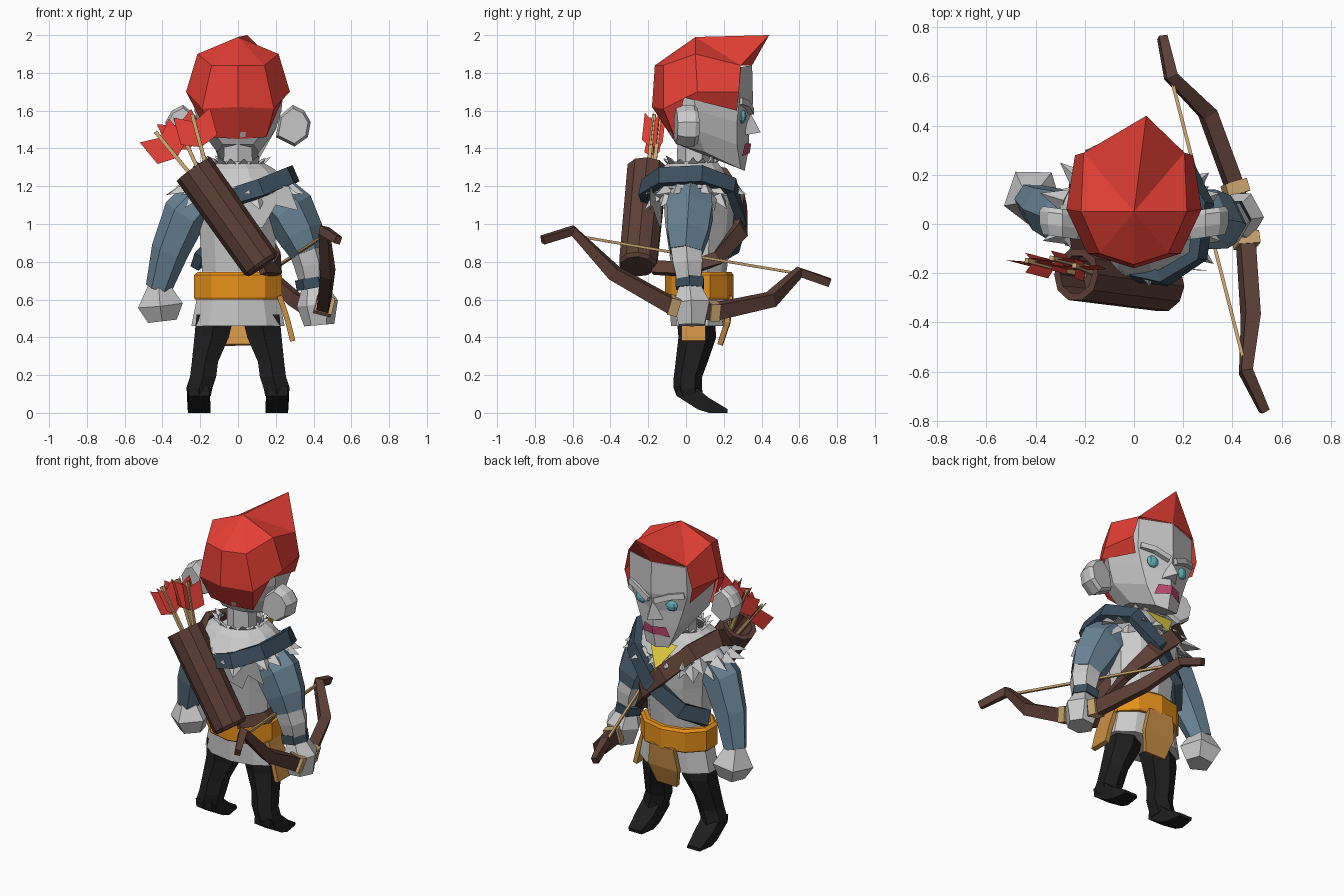
import bpy, bmesh, math, random
from mathutils import Vector as V

random.seed(4)
COL = dict(red=(.78, .05, .035), brown=(.11, .05, .037), blue=(.14, .23, .31), navy=(.045, .08, .115),
           orange=(.8, .28, .01), tan=(.6, .28, .06), black=(.013, .013, .013), cyan=(.13, .5, .55),
           wood=(.6, .38, .16), pink=(.55, .07, .17), yellow=(.8, .65, .05))
MATS = {}
for key, c in COL.items():
    MATS[key] = bpy.data.materials.new(key)
    MATS[key].diffuse_color = (*c, 1)


def poly(name, verts, faces, mat=None):
    me = bpy.data.meshes.new(name)
    me.from_pydata([tuple(v) for v in verts], [], faces)
    bm = bmesh.new()
    bm.from_mesh(me)
    bmesh.ops.remove_doubles(bm, verts=bm.verts, dist=1e-5)
    bmesh.ops.recalc_face_normals(bm, faces=bm.faces)
    bm.to_mesh(me)
    bm.free()
    ob = bpy.data.objects.new(name, me)
    bpy.context.collection.objects.link(ob)
    if mat:
        me.materials.append(MATS[mat])
    return ob


def loft(name, rings, mat=None, caps=True):
    n, m = len(rings[0]), len(rings)
    faces = [(r*n+i, r*n+(i+1) % n, (r+1)*n+(i+1) % n, (r+1)*n+i) for r in range(m-1) for i in range(n)]
    if caps:
        faces += [tuple(range(n)), tuple(range((m-1)*n, m*n))]
    return poly(name, [p for r in rings for p in r], faces, mat)


def ring(p, t, ref, ra, rb, sides):
    t = V(t).normalized()
    b = t.cross(V(ref)).normalized()
    n = b.cross(t)
    return [V(p) + n*ra*math.cos(a) + b*rb*math.sin(a)
            for a in (2*math.pi*(i+.5)/sides for i in range(sides))]


def sweep(name, path, radii, sides=6, mat=None, out=None):
    """Tube or flat band along a path; out gives the direction of the first radius."""
    P = [V(p) for p in path]
    rings = []
    for i, p in enumerate(P):
        r = radii[i] if isinstance(radii, list) else radii
        ra, rb = r if isinstance(r, tuple) else (r, r)
        t = (P[min(i+1, len(P)-1)] - p).normalized() + (p - P[max(i-1, 0)]).normalized()
        rings.append(ring(p, t, out(p) if out else (0.02, 1, 0.01), ra, rb, sides))
    return loft(name, rings, mat)


def oval(z, rx, ry, cy, n=10, cx=0):
    return [V((cx+rx*math.cos(a), cy+ry*math.sin(a), z)) for a in (2*math.pi*(i+.5)/n for i in range(n))]


def sym(half):
    return [V(p) for p in half] + [V((-p[0], p[1], p[2])) for p in half[-2:0:-1]]


# Head with jaw, cheeks, brow and forehead
loft("head", [sym(h) for h in (
    [(0, .31, 1.28), (.08, .29, 1.29), (.11, .1, 1.38), (.08, -.04, 1.42), (0, -.05, 1.42)],
    [(0, .335, 1.41), (.13, .27, 1.42), (.2, .05, 1.5), (.14, -.06, 1.5), (0, -.1, 1.5)],
    [(0, .33, 1.52), (.17, .27, 1.54), (.23, .05, 1.6), (.16, -.08, 1.6), (0, -.14, 1.6)],
    [(0, .355, 1.64), (.205, .28, 1.64), (.24, .04, 1.7), (.16, -.08, 1.7), (0, -.14, 1.7)],
    [(0, .35, 1.84), (.2, .285, 1.83), (.19, .04, 1.86), (.12, -.08, 1.8), (0, -.12, 1.8)])])
poly("nose", [(0, .335, 1.6), (-.055, .31, 1.47), (.055, .31, 1.47), (0, .395, 1.485)],
     [(0, 1, 3), (0, 3, 2), (1, 2, 3)])
# Wide open mouth folded round the face
poly("mouth", [(0, .345, 1.425), (.075, .312, 1.425), (.095, .297, 1.36), (0, .337, 1.375),
               (-.095, .297, 1.36), (-.075, .312, 1.425)], [(0, 1, 2, 3), (0, 3, 4, 5)], "pink")

# Ears, eyes and brows, mirrored
for s in (-1, 1):
    ear = [(.2, 1.46), (.3, 1.41), (.37, 1.46), (.385, 1.54), (.35, 1.6), (.29, 1.63), (.22, 1.57)]
    loft("ear", [[(s*(.29+(x-.29)*k), y+(x-.2)*.12, 1.52+(z-1.52)*k) for x, z in ear]
                 for y, k in ((-.065, .85), (-.02, 1), (.03, 1), (.05, .85))])
    bpy.ops.mesh.primitive_uv_sphere_add(segments=8, ring_count=6, radius=.042, location=(s*.105, .295, 1.57))
    eye = bpy.context.object
    eye.name = "eye"
    eye.scale = (1, .6, .9)
    eye.data.materials.append(MATS["cyan"])
    sweep("brow", [(s*.02, .345, 1.595), (s*.11, .322, 1.635), (s*.19, .285, 1.65)], (.022, .025), 4)

# Hair shell: columns from the back centre to the front edge
half = [[(0, -.07, 1.45), (0, -.18, 1.62), (0, -.165, 1.84)],
        [(.15, -.06, 1.46), (.19, -.12, 1.61), (.14, -.12, 1.84)],
        [(.24, -.01, 1.67), (.275, .06, 1.7), (.215, .05, 1.9)],
        [(.215, .27, 1.6), (.24, .28, 1.7), (.205, .29, 1.84)]]
cols = [[(-x, y, z) for x, y, z in c] for c in half[:0:-1]] + half
hv = [p for c in cols for p in c] + [(0, .05, 1.99), (.05, .44, 2), (0, .35, 1.84)]
hf = [(3*i+k, 3*i+3+k, 3*i+4+k, 3*i+1+k) for i in range(6) for k in range(2)]
hf += [(3*i+2, 3*i+5, 21) for i in range(6)] + [(2, 21, 22), (20, 22, 21), (2, 22, 23), (20, 23, 22)]
poly("hair", hv, hf, "red")

# Neck, tunic, belt
loft("neck", [oval(1.2, .09, .09, .04, 6), oval(1.47, .085, .085, .04, 6)])
loft("tunic", [oval(.46, .26, .15, .07), oval(.6, .23, .155, .07), oval(.75, .2, .145, .07),
               oval(1.0, .215, .18, .07), oval(1.15, .24, .19, .07), oval(1.27, .15, .12, .04)])
loft("belt", [oval(.6, .24, .175, .07), oval(.61, .245, .182, .07),
              oval(.73, .245, .182, .07), oval(.745, .225, .17, .07)], "orange")
poly("inner_shirt", [(-.1, .225, 1.28), (.1, .225, 1.28), (0, .31, 1.13)], [(0, 1, 2)], "yellow")

# Front and hip flaps
sweep("front_flap", [(0, .235, .62), (0, .22, .48), (0, .18, .36)], [(.02, .12), (.02, .15), (.02, .1)], 4, "tan")
sweep("hip_flap", [(.22, .04, .62), (.26, .04, .5), (.29, .04, .38)], (.02, .09), 4, "tan",
      lambda p: V((1, 0, .3)))

# Legs with pointed feet
for s in (-1, 1):
    loft("leg", [oval(z, rx, ry, cy, 6, s*cx) for z, cx, rx, ry, cy in (
        (.52, .12, .115, .1, .05), (.4, .14, .105, .1, .06), (.27, .175, .08, .085, .03),
        (.19, .185, .08, .075, .01), (.13, .205, .08, .075, .01), (.09, .205, .07, .07, .02))], "black")
    loft("foot", [[(s*.205-w, y, z0), (s*.205+w, y, z0), (s*.21+w, y, z1), (s*.21-w, y, z1)] for y, z0, z1, w in (
        (-.05, .09, .14, .055), (.06, .02, .13, .06), (.12, 0, .08, .06), (.22, 0, .02, .045))], "black")

# Arms
sweep("left_sleeve", [(-.17, .03, 1.17), (-.28, .03, 1.05), (-.36, .06, .86), (-.42, .1, .66)],
      [.11, .12, .1, .07], 6, "blue")
sweep("left_hand", [(-.42, .1, .68), (-.41, .11, .57), (-.4, .11, .485)], [.06, .125, .08], 5)
sweep("right_sleeve", [(.17, .03, 1.17), (.27, .02, 1.07), (.33, .01, .95), (.37, .0, .85)],
      [.12, .14, .125, .095], 6, "blue")
sweep("right_forearm", [(.355, 0, .89), (.385, .01, .79), (.4, .02, .66)], [.095, .09, .065], 6)
sweep("right_cuff", [(.385, .02, .715), (.395, .02, .66)], .085, 6, "navy")
sweep("right_hand", [(.4, .02, .67), (.42, .03, .58), (.43, .03, .465)], [.065, .11, .08], 6)

# Fur collar with rows of tufts
loft("fur_collar", [oval(1.33, .13, .13, .04, 12), oval(1.29, .2, .17, .03, 12), oval(1.19, .31, .24, .02, 12),
                    oval(1.12, .23, .2, .03, 12)], caps=False)


def tufts(name, count, rx, ry, z, length, rise, width):
    vs, fs = [], []
    for i in range(count):
        a = 2*math.pi*(i+random.uniform(-.2, .2))/count
        d = V((math.cos(a), math.sin(a), 0))
        side = V((-d.y, d.x, 0))*width
        p = V((d.x*rx, .03+d.y*ry, z))
        tip = p + (d+V((0, 0, rise)))*length*random.uniform(.7, 1.2)
        k = len(vs)
        vs += [p-side, p+side, p+V((0, 0, width))+d*.01, tip]
        fs += [(k, k+1, k+2), (k, k+1, k+3), (k+1, k+2, k+3), (k+2, k, k+3)]
    poly(name, vs, fs)


tufts("fur_edge", 18, .29, .21, 1.17, .1, -.15, .05)
tufts("fur_under", 16, .26, .2, 1.13, .07, -.8, .05)
tufts("fur_neck", 14, .13, .12, 1.31, .045, 1.0, .035)
# Pointed fur panel hanging down the back
poly("back_fur", [(-.12, -.14, 1.2), (.27, -.19, 1.2), (.32, -.19, 1.07), (.2, -.18, 1.1), (.13, -.14, .98),
                  (.02, -.13, 1.0)], [(0, 1, 2, 3, 4, 5)])

# Straps lie flat against the body
radial = lambda p: V((p.x, (p.y-.05)*1.3, .12))
sweep("shoulder_sash", [(-.06, -.19, 1.13), (.12, -.22, 1.19), (.26, -.13, 1.25), (.285, .08, 1.26),
                        (.2, .24, 1.2), (.05, .29, 1.03), (-.13, .24, .88), (-.22, .1, .8)],
      (.035, .065), 4, "navy", radial)
sweep("quiver_strap", [(-.2, -.16, 1.2), (-.23, 0, 1.28), (-.18, .2, 1.25), (-.05, .3, 1.12), (.1, .29, .97),
                       (.21, .17, .82), (.2, 0, .76), (.12, -.17, .77)],
      [(.025, .07)]*5 + [(.025, .05)]*3, 4, "brown", radial)

# Open quiver
top, bot = V((-.235, -.205, 1.29)), V((.13, -.255, .775))
axis = top - bot
loft("quiver", [ring(p, axis, (0, 1, 0), r, r, 10) for p, r in (
    (bot, .09), (bot+axis*.03, .105), (top, .11), (top, .08), (top-axis*.25, .075))], "brown")

# Arrows with swept vanes
for base, tip in (((-.2, -.21, 1.2), (-.43, -.15, 1.48)), ((-.17, -.18, 1.2), (-.33, -.14, 1.55)),
                  ((-.14, -.21, 1.2), (-.24, -.17, 1.57))):
    base, tip = V(base), V(tip)
    d = (tip-base).normalized()
    sweep("arrow_shaft", [base, tip+d*.01], .014, 4, "wood")
    p = d.cross(V((0, 1, 0))).normalized()
    for q in (p*.1, p*-.1, V((0, -.05, 0)), V((0, .03, 0))):
        poly("arrow_vane", [tip-d*.03, tip+d*.02+q, tip-d*.13+q, tip-d*.17], [(0, 1, 2, 3)], "red")

# Bow, grip wraps and string
sweep("bow", [(.53, -.76, .915), (.455, -.6, .965), (.475, -.38, .74), (.455, -.08, .57), (.41, .15, .535),
              (.3, .45, .6), (.15, .6, .745), (.115, .76, .69)],
      [(.03, .025), (.035, .035), (.05, .045), (.06, .045), (.06, .045), (.05, .045), (.035, .035), (.03, .025)],
      4, "brown", lambda p: V((.25, 0, 1)))
sweep("grip_wrap", [(.46, -.09, .575), (.453, -.04, .562)], .066, 4, "wood", lambda p: V((.25, 0, 1)))
sweep("grip_wrap", [(.42, .12, .54), (.405, .17, .538)], .066, 4, "wood", lambda p: V((.25, 0, 1)))
sweep("bow_string", [(.45, -.57, .935), (.155, .58, .74)], .01, 4, "wood", lambda p: V((0, 0, 1)))
